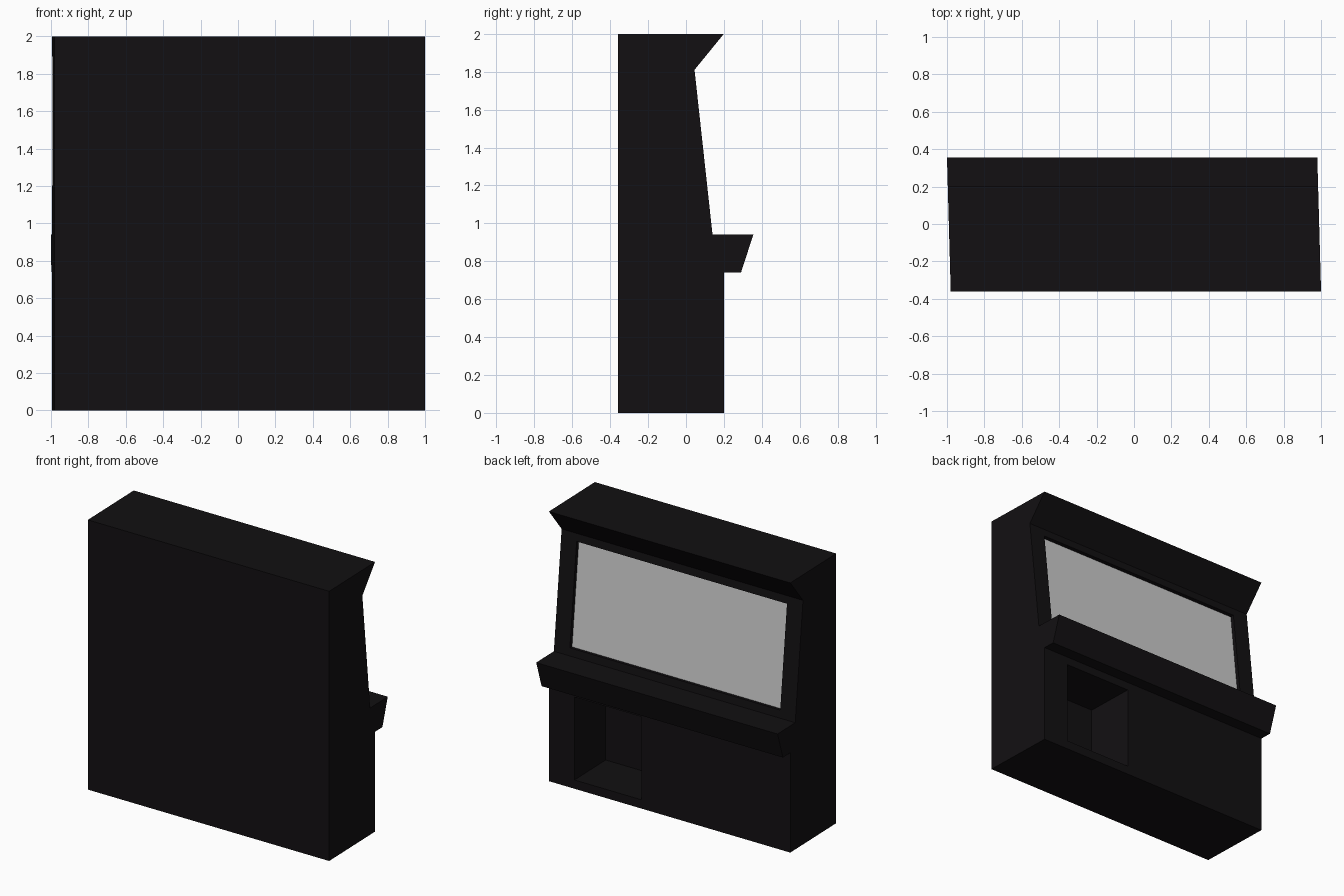
import bpy, bmesh
from mathutils import Vector

if "Cube" in bpy.data.objects:
    bpy.data.objects.remove(bpy.data.objects["Cube"])

SKEW = -0.028  # the cabinet sides lean very slightly in plan


def prism(name, profile, x0, x1):
    """Extrude a (y, z) profile from x0 to x1."""
    bm = bmesh.new()
    face = bm.faces.new([bm.verts.new((x0, y, z)) for y, z in profile])
    ext = bmesh.ops.extrude_face_region(bm, geom=[face])
    moved = [v for v in ext["geom"] if isinstance(v, bmesh.types.BMVert)]
    bmesh.ops.translate(bm, verts=moved, vec=(x1 - x0, 0, 0))
    bmesh.ops.recalc_face_normals(bm, faces=bm.faces)
    for v in bm.verts:
        v.co.x += SKEW * v.co.y
    mesh = bpy.data.meshes.new(name)
    bm.to_mesh(mesh)
    bm.free()
    obj = bpy.data.objects.new(name, mesh)
    bpy.context.collection.objects.link(obj)
    return obj


def cut(target, cutter):
    """Subtract the cutter and discard it."""
    mod = target.modifiers.new("cut", "BOOLEAN")
    mod.operation = "DIFFERENCE"
    mod.solver = "EXACT"
    mod.object = cutter
    bpy.context.view_layer.objects.active = target
    bpy.ops.object.modifier_apply(modifier=mod.name)
    bpy.data.objects.remove(cutter, do_unlink=True)


# Cabinet body with control shelf and overhanging hood
body = prism("cabinet_body", [
    (-0.36, 0), (0.20, 0), (0.20, 0.74), (0.29, 0.74), (0.355, 0.94),
    (0.14, 0.94), (0.045, 1.81), (0.20, 2.0), (-0.36, 2.0)], -0.99, 0.99)

black = bpy.data.materials.new("black_panel")
black.diffuse_color = (0.006, 0.005, 0.006, 1)
black.use_nodes = True
black.node_tree.nodes["Principled BSDF"].inputs["Base Color"].default_value = black.diffuse_color
body.data.materials.append(black)

# Screen opening, set into the sloping front
low, high = Vector((0.14, 0.94)), Vector((0.045, 1.81))
out = Vector((high.y - low.y, low.x - high.x)).normalized()
a, b = low.lerp(high, 0.065), low.lerp(high, 0.935)
HALF_W, DEPTH = 0.863, 0.03


def slab(name, back, front):
    return prism(name, [a + out * back, a + out * front,
                        b + out * front, b + out * back], -HALF_W, HALF_W)


cut(body, slab("screen_cutter", -DEPTH, 0.02))

# Grey display panel at the bottom of the opening
slab("screen", -DEPTH - 0.002, -DEPTH + 0.003)

# Open compartment in the lower front
cut(body, prism("compartment_cutter", [
    (-0.18, 0.065), (0.25, 0.065), (0.25, 0.68), (-0.18, 0.68)], 0.23, 0.78))
